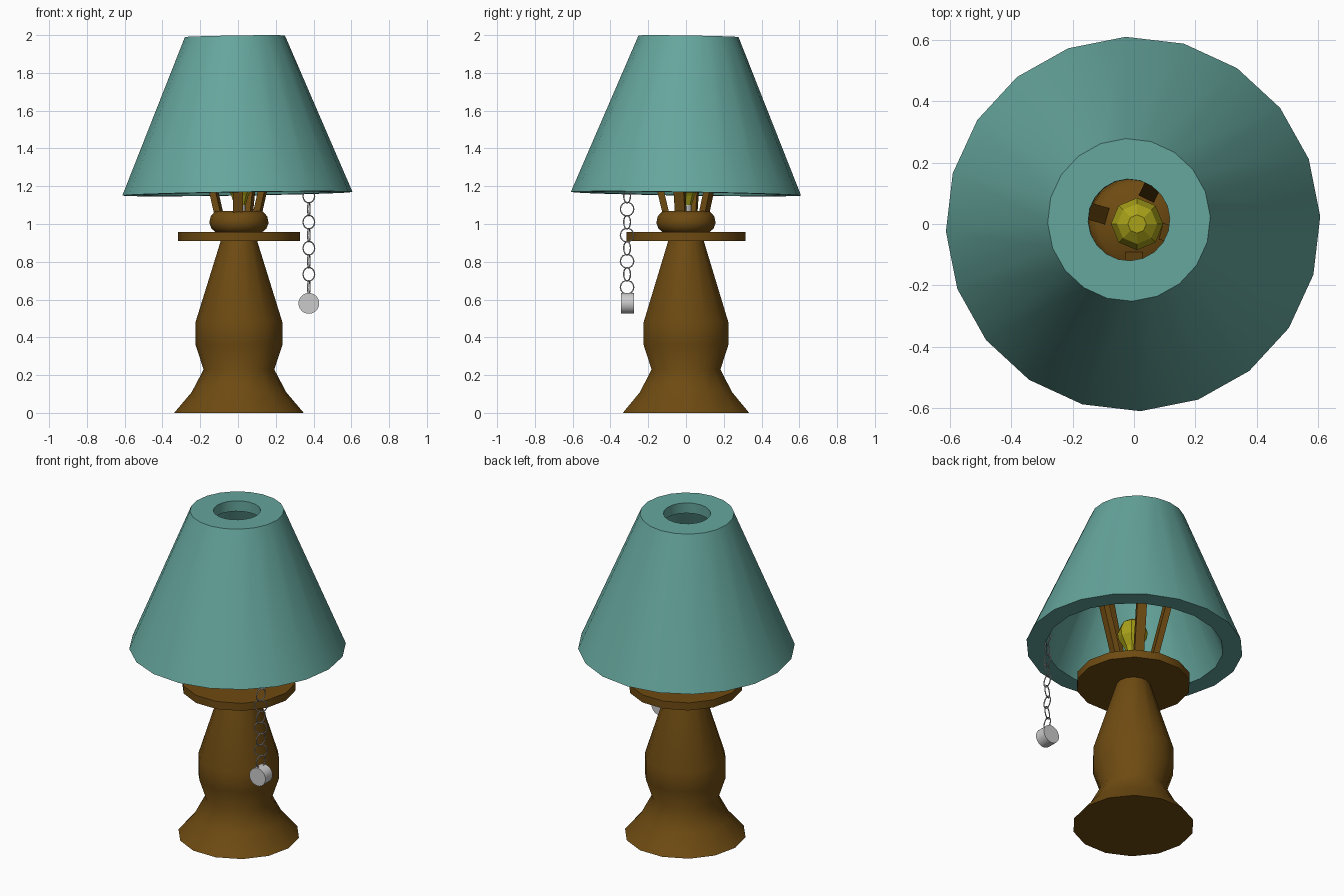
import bpy, bmesh, math
from mathutils import Vector

if "Cube" in bpy.data.objects:
    bpy.data.objects.remove(bpy.data.objects["Cube"])


def material(name, rgb):
    m = bpy.data.materials.new(name)
    m.diffuse_color = (*rgb, 1)
    m.use_nodes = True
    m.node_tree.nodes["Principled BSDF"].inputs["Base Color"].default_value = m.diffuse_color
    return m


BROWN = material("brown wood", (0.156, 0.07, 0.006))
TEAL = material("teal cloth", (0.13, 0.38, 0.335))
YELLOW = material("yellow glass", (0.40, 0.36, 0.01))


def finish(obj, mat=None, smooth=None):
    if mat:
        obj.data.materials.append(mat)
    if smooth:
        bpy.ops.object.select_all(action='DESELECT')
        obj.select_set(True)
        bpy.context.view_layer.objects.active = obj
        bpy.ops.object.shade_smooth_by_angle(angle=math.radians(smooth))
    return obj


def lathe(name, profile, sides, mat=None, start=0.0, closed=False, smooth=60):
    """Turn (radius, z) points about z; ends are capped unless the profile is a loop."""
    bm = bmesh.new()
    rings = []
    for r, z in profile:
        rings.append([bm.verts.new((r * math.cos(start + math.tau * i / sides),
                                    r * math.sin(start + math.tau * i / sides), z))
                      for i in range(sides)])
    pairs = list(zip(rings, rings[1:]))
    if closed:
        pairs.append((rings[-1], rings[0]))
    for a, b in pairs:
        for i in range(sides):
            j = (i + 1) % sides
            bm.faces.new((a[i], a[j], b[j], b[i]))
    if not closed:
        bm.faces.new(rings[0])
        bm.faces.new(rings[-1])
    bmesh.ops.recalc_face_normals(bm, faces=bm.faces)
    me = bpy.data.meshes.new(name)
    bm.to_mesh(me)
    bm.free()
    obj = bpy.data.objects.new(name, me)
    bpy.context.collection.objects.link(obj)
    return finish(obj, mat, smooth)


# turned foot and body
body = lathe("lamp_body", [(0.343, 0), (0.25, 0.11), (0.187, 0.23), (0.23, 0.36),
                           (0.23, 0.48), (0.095, 0.915)], 14, BROWN)
# flat collar disc
collar = lathe("collar_disc", [(0.3225, 0.91), (0.3225, 0.957)], 14, BROWN)
# rounded cup holding the posts
cup = lathe("socket_cup", [(0.115, 0.95), (0.145, 0.975), (0.157, 1.005), (0.15, 1.04),
                           (0.125, 1.068)], 16, BROWN)
for o in (body, collar, cup):
    o.location.x = 0.005

# slightly tilted hollow shade with a ring-shaped top
shade = lathe("lamp_shade", [(0.61, 0), (0.265, 0.834), (0.133, 0.834), (0.133, 0.77),
                             (0.18, 0.77), (0.50, 0)], 20, TEAL,
              start=math.radians(2.3), closed=True, smooth=40)
shade.location = (-0.003, 0, 1.16)
shade.rotation_euler = (-0.016, -0.016, 0)

# posts leaning out from the cup to the shade
for n, deg in enumerate((64, 164, 270, 345)):
    a = math.radians(deg)
    out = Vector((math.cos(a), math.sin(a), 0))
    low = out * 0.105 + Vector((0, 0, 1.05))
    high = out * 0.275 + Vector((0, 0, 1.77))
    bpy.ops.mesh.primitive_cube_add(size=1, location=(low + high) / 2)
    post = bpy.context.object
    post.name = f"shade_post_{n + 1}"
    lean = math.atan2(0.17, 0.72)
    post.rotation_euler = (0, lean, a)
    post.scale = (0.035, 0.055, (high - low).length)
    finish(post, BROWN)

# faceted bulb and its grey screw base
bulb = lathe("bulb", [(0.03, 1.10), (0.045, 1.15), (0.08, 1.21), (0.085, 1.25),
                      (0.065, 1.30), (0.03, 1.325)], 8, YELLOW, smooth=None)
screw = lathe("bulb_screw", [(0.03, 1.06), (0.03, 1.105)], 8)
bulb.location.x = screw.location.x = 0.01

# pull chain of alternating links
CX, CY = 0.375, -0.312
for n in range(9):
    bpy.ops.mesh.primitive_torus_add(
        major_segments=14, minor_segments=5, major_radius=0.036, minor_radius=0.0035,
        location=(CX, CY, 0.665 + 0.069 * n),
        rotation=(math.pi / 2, 0, math.radians(30 if n % 2 else 80)))
    link = bpy.context.object
    link.name = f"chain_link_{n + 1}"
    finish(link, smooth=80)

# round weight at the end of the chain
bpy.ops.mesh.primitive_cylinder_add(vertices=24, radius=0.055, depth=0.07,
                                    location=(CX, CY + 0.002, 0.58),
                                    rotation=(math.pi / 2, 0, 0))
weight = bpy.context.object
weight.name = "chain_weight"
finish(weight, smooth=40)
